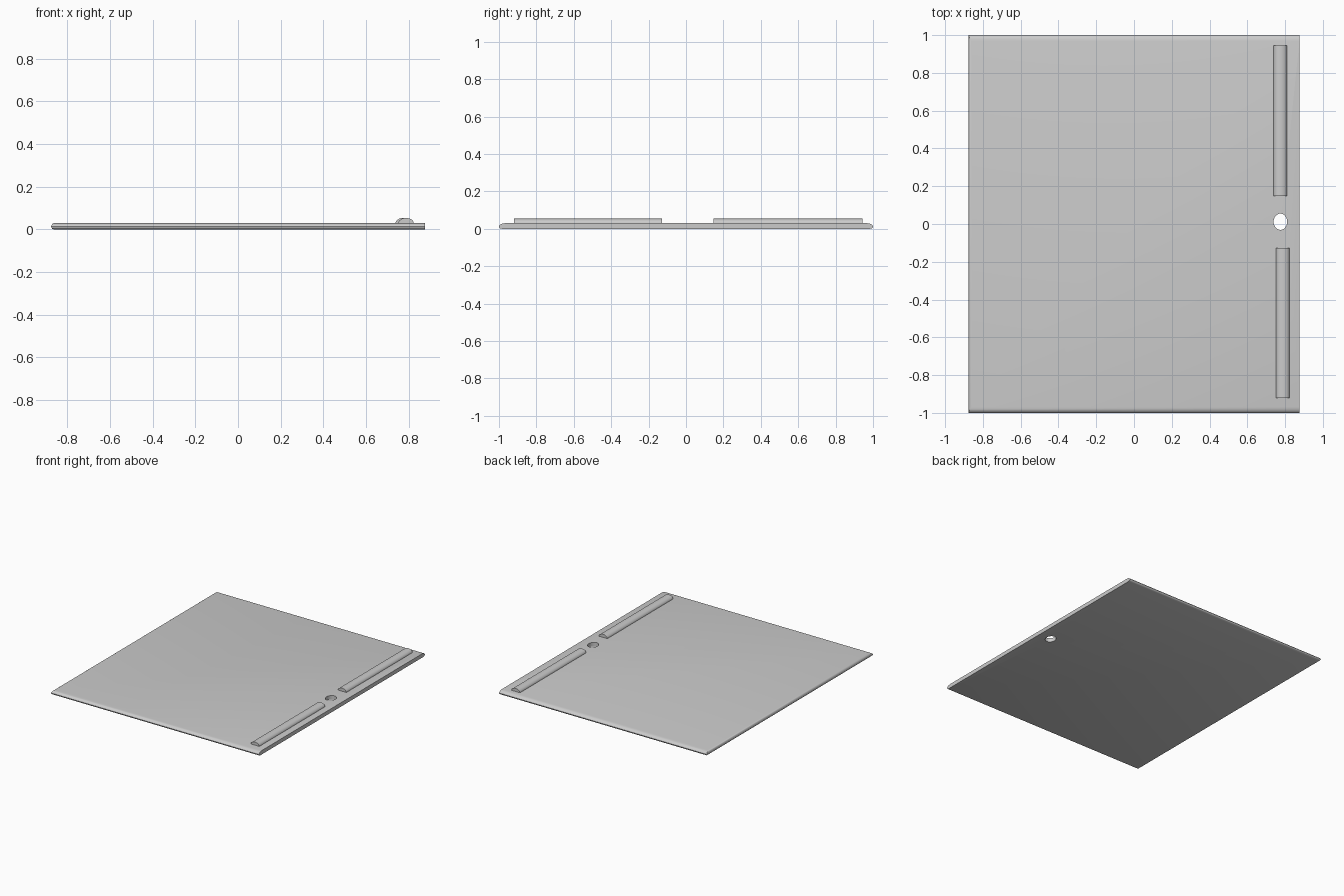
import bpy, bmesh, math

cube = bpy.data.objects.get("Cube")
if cube:
    bpy.data.objects.remove(cube, do_unlink=True)

grey = bpy.data.materials.new("plain grey")
grey.use_nodes = True
grey.diffuse_color = (0.6, 0.6, 0.6, 1)
grey.node_tree.nodes["Principled BSDF"].inputs["Base Color"].default_value = (0.6, 0.6, 0.6, 1)


def loft(name, rings):
    """Solid object from closed rings of equal length, capped at both ends."""
    bm = bmesh.new()
    loops = [[bm.verts.new(p) for p in ring] for ring in rings]
    n = len(loops[0])
    for a, b in zip(loops, loops[1:]):
        for i in range(n):
            j = (i + 1) % n
            bm.faces.new((a[i], a[j], b[j], b[i]))
    bm.faces.new(loops[0])
    bm.faces.new(loops[-1])
    bmesh.ops.recalc_face_normals(bm, faces=bm.faces)
    mesh = bpy.data.meshes.new(name)
    bm.to_mesh(mesh)
    bm.free()
    mesh.materials.append(grey)
    obj = bpy.data.objects.new(name, mesh)
    bpy.context.collection.objects.link(obj)
    return obj


def smooth(obj):
    bpy.ops.object.select_all(action="DESELECT")
    obj.select_set(True)
    bpy.context.view_layer.objects.active = obj
    bpy.ops.object.shade_smooth_by_angle(angle=math.radians(35))


HALF_X, HALF_Y, TOP = 0.876, 1.0, 0.03

# Panel: rounded on the left, front and back edges, square on the other side
# Each step is height, inset at the rounded x edge, inset at both y edges
steps = [(0, 0.012, 0.016), (0.003, 0.005, 0.006), (0.008, 0.001, 0.001),
         (0.013, 0, 0), (0.019, 0.001, 0.003), (0.025, 0.005, 0.012),
         (0.028, 0.009, 0.02), (TOP, 0.015, 0.032)]
panel = loft("panel", [[(-HALF_X + ix, -HALF_Y + iy, z), (HALF_X, -HALF_Y + iy, z),
                        (HALF_X, HALF_Y - iy, z), (-HALF_X + ix, HALF_Y - iy, z)]
                       for z, ix, iy in steps])

# Oval hole between the two ribs
angles = [2 * math.pi * i / 40 for i in range(40)]
cutter = loft("hole_cutter", [[(0.775 + 0.036 * math.cos(a), 0.012 + 0.043 * math.sin(a), z)
                               for a in angles] for z in (-0.05, 0.1)])
cutter.hide_render = True
cutter.hide_set(True)
cut = panel.modifiers.new("hole", "BOOLEAN")
cut.operation = "DIFFERENCE"
cut.solver = "EXACT"
cut.object = cutter
smooth(panel)

# Half-round ribs along the square edge
for name, x, y0, y1 in (("back_rib", 0.775, 0.147, 0.944),
                        ("front_rib", 0.788, -0.92, -0.127)):
    arc = [math.pi * i / 16 for i in range(17)]
    rib = loft(name, [[(x + 0.036 * math.cos(a), y, TOP - 0.001 + 0.025 * math.sin(a))
                       for a in arc] for y in (y0, y1)])
    smooth(rib)
